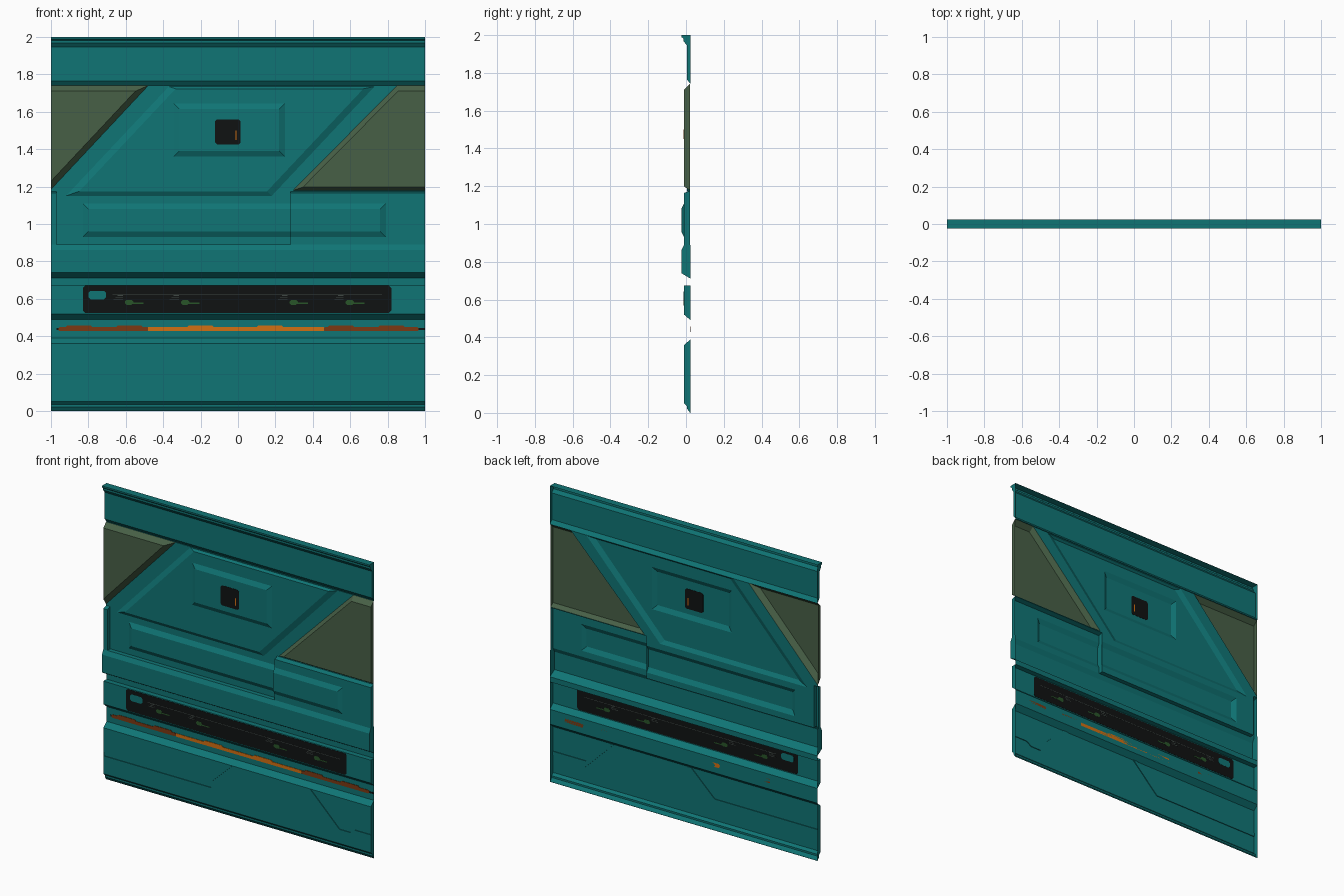
import bpy, bmesh
from mathutils import Vector
from mathutils.geometry import delaunay_2d_cdt

if "Cube" in bpy.data.objects:
    bpy.data.objects.remove(bpy.data.objects["Cube"])


def material(name, rgb):
    m = bpy.data.materials.new(name)
    m.diffuse_color = (*rgb, 1)
    m.use_nodes = True
    m.node_tree.nodes["Principled BSDF"].inputs["Base Color"].default_value = m.diffuse_color
    return m


TEAL = material("teal paint", (0.005, 0.178, 0.178))
OLIVE = material("olive panel", (0.064, 0.117, 0.062))
BLACK = material("black glass", (0.005, 0.006, 0.006))
ORANGE = material("orange light", (0.65, 0.16, 0.006))
BROWN = material("dim orange light", (0.20, 0.04, 0.006))
GREEN = material("green readout", (0.022, 0.09, 0.022))
GREY = material("grey readout", (0.05, 0.065, 0.058))


def make(name, bm, mat):
    bmesh.ops.remove_doubles(bm, verts=bm.verts, dist=1e-5)
    for f in bm.faces:
        f.normal_update()
        if f.normal.y > 0.01:
            f.normal_flip()
    me = bpy.data.meshes.new(name)
    bm.to_mesh(me)
    bm.free()
    me.materials.append(mat)
    bpy.context.collection.objects.link(bpy.data.objects.new(name, me))


def face(bm, pts):
    bm.faces.new([bm.verts.new(p) for p in pts])


def inside(p, poly):
    hit = False
    for (ax, ay), (bx, by) in zip(poly, poly[1:] + poly[:1]):
        if (ay > p[1]) != (by > p[1]) and p[0] < ax + (p[1] - ay) * (bx - ax) / (by - ay):
            hit = not hit
    return hit


def fill(bm, outer, holes, y):
    """Flat sheet at depth y with open holes."""
    pts, edges = [], []
    for loop in [outer] + holes:
        n = len(pts)
        pts += [Vector(p) for p in loop]
        edges += [(n + i, n + (i + 1) % len(loop)) for i in range(len(loop))]
    v, _, tris, *_ = delaunay_2d_cdt(pts, edges, [], 0, 1e-5)
    for t in tris:
        c = sum((v[i] for i in t), Vector((0, 0))) / 3
        if inside(c, outer) and not any(inside(c, h) for h in holes):
            face(bm, [(v[i].x, y, v[i].y) for i in t])


def inset(poly, dist):
    """Move each edge inward by its own distance."""
    if not any(dist):
        return poly
    n = len(poly)
    P = [Vector(p) for p in poly]
    s = 1 if sum(P[i].cross(P[(i + 1) % n]) for i in range(n)) > 0 else -1
    lines = []
    for i in range(n):
        d = (P[(i + 1) % n] - P[i]).normalized()
        nrm = Vector((-d.y, d.x)) * s
        lines.append((nrm, nrm.dot(P[i]) + (dist[i] or 0)))
    out = []
    for i in range(n):
        (a, c), (b, e) = lines[i - 1], lines[i]
        k = a.cross(b)
        out.append(((c * b.y - e * a.y) / k, (a.x * e - b.x * c) / k))
    return out


def relief(name, outer, dist, y0, y1, mat=TEAL, holes=()):
    """Raised or sunk panel: sloped rim plus flat face. None = no rim on that edge."""
    if not isinstance(dist, (list, tuple)):
        dist = [dist] * len(outer)
    top = inset(outer, dist)
    bm = bmesh.new()
    for i in range(len(outer)):
        if dist[i] is not None:
            j = (i + 1) % len(outer)
            a, b, c, d = outer[i], outer[j], top[j], top[i]
            face(bm, [(a[0], y0, a[1]), (b[0], y0, b[1]), (c[0], y1, c[1]), (d[0], y1, d[1])])
    fill(bm, top, list(holes), y1)
    make(name, bm, mat)


def profile(name, pts, x0=-1, x1=1, caps=True, skip=()):
    """(z, y) profile drawn along x, with end caps back to the rear plane."""
    bm = bmesh.new()
    for i, ((za, ya), (zb, yb)) in enumerate(zip(pts, pts[1:])):
        if i not in skip:
            face(bm, [(x0, ya, za), (x1, ya, za), (x1, yb, zb), (x0, yb, zb)])
        if caps and min(ya, yb) < 0.025 and za != zb:
            for x in (x0, x1):
                quad = [(x, ya, za), (x, yb, zb)]
                quad += [(x, 0.025, z) for z, y in ((zb, yb), (za, ya)) if y < 0.025]
                face(bm, quad)
    make(name, bm, TEAL)


def plate(name, poly, y, t, mat):
    """Thin plate straddling a sheet so it shows on both sides."""
    bm = bmesh.new()
    face(bm, [(x, y - t, z) for x, z in poly])
    ext = bmesh.ops.extrude_face_region(bm, geom=bm.faces[:])
    vs = [v for v in ext["geom"] if isinstance(v, bmesh.types.BMVert)]
    bmesh.ops.translate(bm, verts=vs, vec=(0, 2 * t, 0))
    face(bm, [(x, y - t, z) for x, z in poly]) if len(bm.faces) == len(poly) + 1 else None
    bmesh.ops.remove_doubles(bm, verts=bm.verts, dist=1e-5)
    bmesh.ops.recalc_face_normals(bm, faces=bm.faces)
    me = bpy.data.meshes.new(name)
    bm.to_mesh(me)
    bm.free()
    me.materials.append(mat)
    bpy.context.collection.objects.link(bpy.data.objects.new(name, me))


def rect(x0, x1, z0, z1, c=0):
    """Starts top left, edges run top, right, bottom, left; c chamfers corners."""
    if not c:
        return [(x0, z1), (x1, z1), (x1, z0), (x0, z0)]
    return [(x0 + c, z1), (x1 - c, z1), (x1, z1 - c), (x1, z0 + c),
            (x1 - c, z0), (x0 + c, z0), (x0, z0 + c), (x0, z1 - c)]


MID, FRONT = 0.02, -0.01

# Top rail and upper band
profile("top_band", [(2, .025), (2, -.025), (1.99, -.025), (1.98, -.012), (1.967, -.012),
                     (1.945, .005), (1.765, .005), (1.74, .025), (1.74, MID)])

# Middle field with openings for every raised panel
green_l = [(-1, 1.74), (-.48, 1.74), (-1, 1.185)]
green_r = [(.85, 1.74), (1, 1.74), (1, 1.18), (.295, 1.18)]
slant = [(-.37, 1.735), (.73, 1.735), (.18, 1.15), (-.92, 1.15)]
block_r, block_l = rect(.28, 1, .89, 1.175), rect(-1, -.97, .89, 1.175)
bar_l, bar_r = rect(-.83, .28, .93, 1.11), rect(.28, .79, .93, 1.11)
relief("middle_field", rect(-1, 1, .89, 1.74), [None] * 4, MID, MID,
       holes=[green_l, green_r, slant, block_r, block_l, bar_l])
relief("left_olive_panel", green_l, [.03, .03, 0], MID, FRONT, OLIVE)
relief("right_olive_panel", green_r, [.03, 0, .018, .025], MID, FRONT, OLIVE)

# Slanted centre panel with raised rectangle and small screen
center = rect(-.345, .25, 1.36, 1.645)
relief("slanted_panel", slant, [.012, .035, .025, .035], MID, .005, holes=[center])
relief("center_rectangle", center, .03, .005, FRONT)
plate("small_screen", rect(-.122, .014, 1.425, 1.56, .01), FRONT, .0015, BLACK)
plate("small_screen_light", rect(-.014, -.007, 1.45, 1.5), FRONT, .0025, ORANGE)

# Long raised bar, split over the recessed field and the right block
relief("right_block", block_r, [.01, 0, None, 0], MID, FRONT, holes=[bar_r])
relief("left_block", block_l, [.01, 0, None, 0], MID, FRONT)
relief("long_bar_left", bar_l, [.03, None, .03, .03], MID, .003)
relief("long_bar_right", bar_r, [.03, .03, .03, 0], FRONT, -.025)
profile("recess_sill", [(.89, MID), (.89, FRONT)], -.97, .28, False)

# Belt, display band, light trough and foot
profile("lower_body", [(.89, FRONT), (.86, -.025), (.74, -.025), (.71, .025), (.675, .025),
                       (.675, FRONT), (.52, FRONT), (.49, .025), (.39, .025), (.36, FRONT),
                       (.05, FRONT), (.034, .006), (.022, .006), (0, .022), (0, .025)], skip=(9,))

# Foot panel with two engraved grooves
groove_l = [(-1, .195), (-.21, .195), (-.035, .36), (0, .36), (-.195, .17), (-1, .17)]
groove_r = [(.545, .36), (.58, .36), (.75, .195), (1, .195), (1, .17),
            (.88, .17), (.845, .145), (.765, .145)]
relief("foot_panel", rect(-1, 1, .05, .36), [None] * 4, FRONT, FRONT, holes=[groove_l, groove_r])
relief("left_groove", groove_l, 0, FRONT, -.005)
relief("right_groove", groove_r, 0, FRONT, -.005)

# Wide display with readout marks
plate("display", rect(-.83, .82, .525, .67, .012), FRONT, .0012, BLACK)
plate("display_badge", rect(-.8, -.705, .597, .643, .012), FRONT, .002, TEAL)
plate("display_line", rect(-.67, .77, .620, .623), FRONT, .0018, GREY)
for i, x in enumerate((-.58, -.28, .30, .60)):
    plate(f"readout_blob_{i}", rect(x - .025, x + .02, .568, .594, .009), FRONT, .002, GREEN)
    plate(f"readout_tail_{i}", rect(x, x + .075, .572, .579), FRONT, .0022, GREEN)
    for k in range(3):
        plate(f"readout_tick_{i}_{k}", rect(x - .085 + .01 * k, x - .035, .596 + .01 * k, .6 + .01 * k),
              FRONT, .002, GREY)

# Light strip with a slightly stepped upper edge
plate("strip_ends", rect(-.97, 1, .432, .443), .0235, .001, BLACK)
plate("strip_bright", rect(-.48, .46, .427, .449), .0235, .0015, ORANGE)
for i, (a, b) in enumerate(((-.96, -.48), (.46, .965))):
    plate(f"strip_dim_{i}", rect(a, b, .427, .449, .006), .0235, .0014, BROWN)
for i, (x, mat) in enumerate(((-.85, BROWN), (-.58, BROWN), (-.2, ORANGE),
                              (.17, ORANGE), (.55, BROWN), (.82, BROWN))):
    plate(f"strip_swell_{i}", rect(x - .07, x + .07, .43, .458, .008), .0235, .0015, mat)
